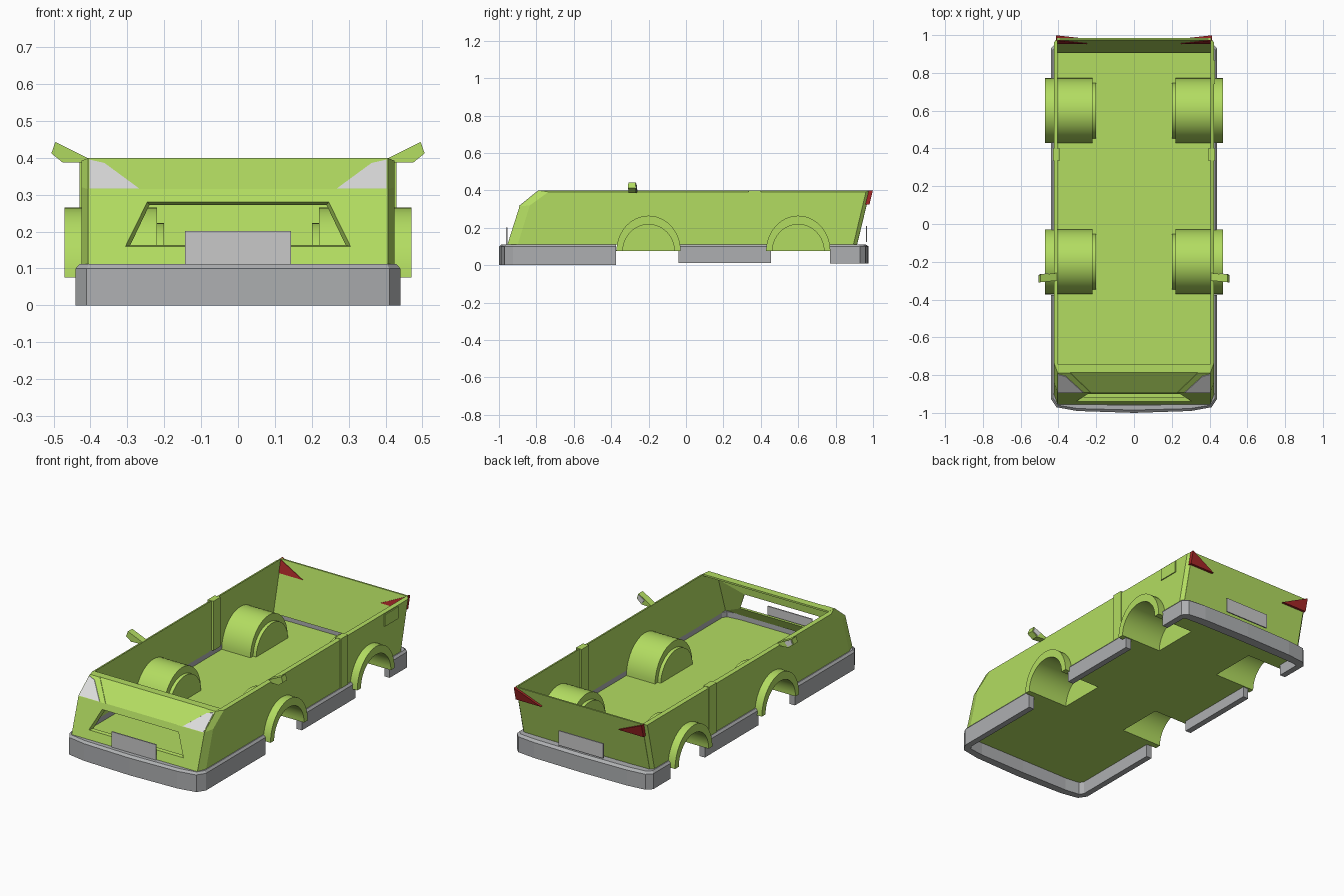
import bpy, bmesh, math

if "Cube" in bpy.data.objects:
    bpy.data.objects.remove(bpy.data.objects["Cube"])


def material(name, rgb):
    m = bpy.data.materials.new(name)
    m.diffuse_color = (*rgb, 1)
    m.use_nodes = True
    m.node_tree.nodes["Principled BSDF"].inputs["Base Color"].default_value = m.diffuse_color
    return m


GREEN = material("lime_paint", (0.45, 0.72, 0.12))
GREY = material("bumper_grey", (0.42, 0.43, 0.44))
PLATE = material("plate_grey", (0.58, 0.58, 0.58))
LAMP = material("lamp_white", (0.72, 0.72, 0.72))
RED = material("tail_red", (0.38, 0.02, 0.02))


def loft(name, rings, mat, sides=(1,), ring_closed=True, loop=False, smooth=False):
    """Skin a list of equal rings; repeat mirrored in x for each side."""
    bm = bmesh.new()
    for s in sides:
        vs = [[bm.verts.new((x * s, y, z)) for x, y, z in r] for r in rings]
        n = len(rings[0])
        pairs = list(zip(vs, vs[1:])) + ([(vs[-1], vs[0])] if loop else [])
        for a, b in pairs:
            for i in range(n if ring_closed else n - 1):
                j = (i + 1) % n
                bm.faces.new((a[i], a[j], b[j], b[i]))
        if not loop:
            bm.faces.new(vs[0])
            bm.faces.new(vs[-1])
        elif not ring_closed:
            bm.faces.new([r[0] for r in vs])
            bm.faces.new([r[-1] for r in vs])
    bmesh.ops.remove_doubles(bm, verts=bm.verts, dist=1e-5)
    bmesh.ops.recalc_face_normals(bm, faces=bm.faces)
    me = bpy.data.meshes.new(name)
    bm.to_mesh(me)
    bm.free()
    me.materials.append(mat)
    ob = bpy.data.objects.new(name, me)
    bpy.context.collection.objects.link(ob)
    if smooth:
        bpy.ops.object.select_all(action='DESELECT')
        ob.select_set(True)
        bpy.context.view_layer.objects.active = ob
        bpy.ops.object.shade_smooth_by_angle(angle=math.radians(35))
    return ob


def box(name, x0, x1, y0, y1, z0, z1, mat, sides=(1,)):
    ring = [(x0, y0), (x1, y0), (x1, y1), (x0, y1)]
    return loft(name, [[(x, y, z) for x, y in ring] for z in (z0, z1)], mat, sides)


def lower_y(z):      # lower front slope
    return -0.955 + (z - 0.11) / 0.205 * 0.065


def upper_y(z):      # upper front slope
    return -0.89 + (z - 0.315) / 0.085 * 0.105


def rear_y(z):       # rear slope
    return 0.915 + (z - 0.11) / 0.29 * 0.07


def slab(name, pts, yfun, d0, d1, mat, sides=(1,)):
    """Plate of (x, z) points lying on a sloped end face."""
    return loft(name, [[(x, yfun(z) + d, z) for x, z in pts] for d in (d0, d1)], mat, sides)


BOTH = (1, -1)
WHEELS = (-0.2, 0.6)
FLOOR = 0.075

# Side walls, chamfered at both ends, with wheel cut-outs
arcs = []
a0 = math.asin(0.035 / 0.15)
for c in reversed(WHEELS):
    for i in range(17):
        a = a0 + (math.pi - 2 * a0) * i / 16
        arcs.append((c + 0.15 * math.cos(a), FLOOR + 0.15 * math.sin(a)))
inner = [(-0.955, 0.11), (-0.89, 0.315), (-0.785, 0.4), (0.985, 0.4), (0.915, 0.11)] + arcs
outer = [(-0.90, 0.11), (-0.835, 0.32), (-0.735, 0.392), (0.962, 0.392), (0.895, 0.11)] + arcs
loft("side_walls", [[(0.405, y, z) for y, z in inner], [(0.424, y, z) for y, z in outer]],
     GREEN, BOTH)

# Front panel with the open grille
face = [(-0.406, 0.11), (0.406, 0.11), (0.406, 0.315), (-0.406, 0.315)]
hole = [(-0.305, 0.16), (0.305, 0.16), (0.246, 0.28), (-0.246, 0.28)]
lip = [(-0.292, 0.163), (0.292, 0.163), (0.24, 0.272), (-0.24, 0.272)]
loft("front_panel", [[(x, lower_y(z) + d, z) for x, z in p]
                     for p, d in ((face, 0), (hole, 0), (lip, 0.022), (face, 0.012))],
     GREEN, loop=True)

# Upper front slope, its top lip and the headlights
slab("upper_front", [(-0.406, 0.315), (0.406, 0.315), (0.406, 0.4), (-0.406, 0.4)],
     upper_y, 0, 0.015, GREEN)
box("front_lip", -0.406, 0.406, -0.785, -0.74, 0.39, 0.4, GREEN)
slab("headlight_frames", [(0.405, 0.315), (0.23, 0.315), (0.34, 0.4), (0.405, 0.4)],
     upper_y, -0.003, 0.002, GREEN, BOTH)
slab("headlights", [(0.402, 0.317), (0.268, 0.317), (0.362, 0.386), (0.402, 0.395)],
     upper_y, -0.006, 0.002, LAMP, BOTH)

# Rear panel and tail lights
slab("rear_panel", [(-0.406, 0.11), (0.406, 0.11), (0.406, 0.4), (-0.406, 0.4)],
     rear_y, -0.01, 0, GREEN)
slab("tail_lights", [(0.412, 0.325), (0.25, 0.325), (0.412, 0.4)],
     rear_y, -0.013, 0.014, RED, BOTH)

# Number plates
box("front_plate", -0.143, 0.143, -0.962, -0.955, 0.108, 0.202, PLATE)
box("rear_plate", -0.143, 0.143, 0.962, 0.969, 0.125, 0.21, PLATE)

# Floor with wheel notches
edge = [(0.41, -0.945)]
for c in WHEELS:
    edge += [(0.41, c - 0.138), (0.205, c - 0.138), (0.205, c + 0.138), (0.41, c + 0.138)]
edge.append((0.41, 0.918))
plan = edge + [(-x, y) for x, y in reversed(edge)]
loft("floor", [[(x, y, z) for x, y in plan] for z in (FLOOR, FLOOR + 0.006)], GREEN)

# Wheel arches: stepped half drums, hollow underneath
steps = [(0.20, 0, 0), (0.20, 0.147, 0.148), (0.22, 0.147, 0.148), (0.22, 0.172, 0.19),
         (0.47, 0.172, 0.19), (0.47, 0.138, 0.143), (0.206, 0.138, 0.143), (0.206, 0, 0)]
for c, label in zip(WHEELS, ("front", "rear")):
    rings = [[(x, c + ry * math.cos(math.pi * i / 24), FLOOR + rz * math.sin(math.pi * i / 24))
              for i in range(25)] for x, ry, rz in steps[1:-1]]
    # inner end cap closes the drum as a thin disc
    loft(label + "_wheel_arches", rings, GREEN, BOTH, ring_closed=False, loop=True, smooth=True)
    disc = [(y, z) for _, y, z in rings[0]]
    loft(label + "_arch_caps", [[(x, y, z) for y, z in disc] for x in (0.2, 0.206)], GREEN, BOTH)


# Bumpers: section swept along outer and inner outlines
def bumper(name, out, inn, z0, sides=(1,)):
    rings = []
    for (ox, oy), (ix, iy) in zip(out, inn):
        mx, my = ox + (ix - ox) * 0.3, oy + (iy - oy) * 0.3
        rings.append([(ox, oy, z0), (ox, oy, 0.1), (mx, my, 0.112), (ix, iy, 0.112), (ix, iy, z0)])
    return loft(name, rings, GREY, sides)


def full(half):
    return half + [(-x, y) for x, y in reversed(half[:-1])]


bumper("front_bumper",
       full([(0.44, -0.375), (0.44, -0.925), (0.41, -0.97), (0.30, -0.99), (0, -1.0)]),
       full([(0.405, -0.375), (0.405, -0.91), (0.39, -0.935), (0.30, -0.946), (0, -0.95)]), 0)
bumper("rear_bumper",
       full([(0.44, 0.77), (0.44, 0.93), (0.41, 0.96), (0.30, 0.972), (0, 0.977)]),
       full([(0.405, 0.77), (0.405, 0.905), (0.39, 0.914), (0.30, 0.918), (0, 0.92)]), 0.01)
bumper("side_skirts", [(0.44, -0.04), (0.44, 0.455)], [(0.405, -0.04), (0.405, 0.455)], 0.013, BOTH)

# Door posts, inside and out, and the filler flap
box("door_posts", 0.393, 0.43, 0.335, 0.40, 0.112, 0.4, GREEN, BOTH)
box("filler_flap", 0.42, 0.43, 0.742, 0.866, 0.317, 0.386, GREEN)

# Wing mirrors with glass on the rear face
shape = [(0.405, 0.398), (0.495, 0.443), (0.506, 0.412), (0.475, 0.387), (0.425, 0.387)]
loft("wing_mirrors", [[(x, y - (x - 0.41) * 0.1 + 0.005, z) for x, z in shape]
                      for y in (-0.305, -0.265)], GREEN, BOTH)
glass = [(0.452, 0.417), (0.491, 0.437), (0.5, 0.413), (0.472, 0.392)]
loft("mirror_glass", [[(x, y - (x - 0.41) * 0.1 + 0.005, z) for x, z in glass]
                      for y in (-0.267, -0.262)], LAMP, BOTH)
